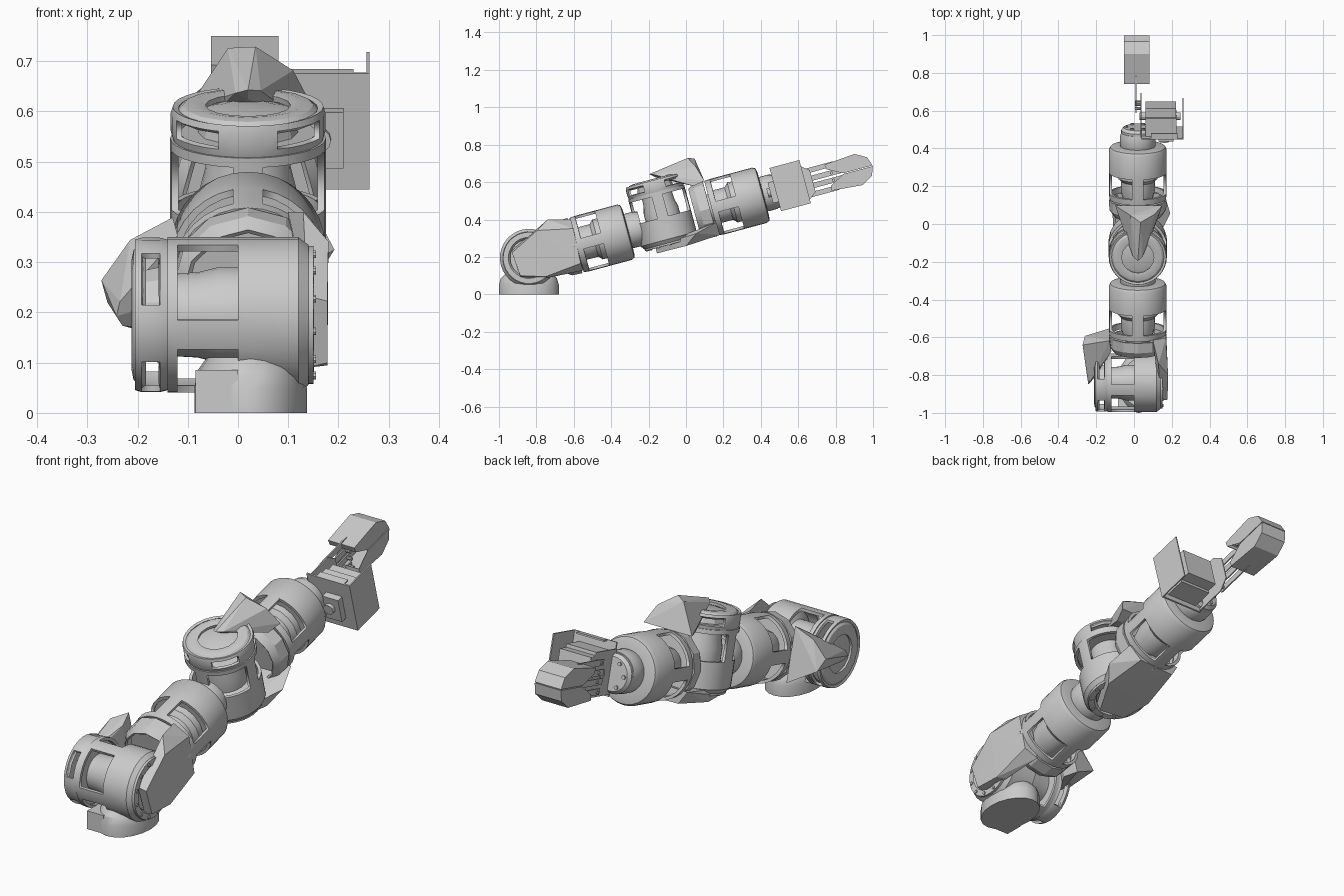
import bpy, bmesh
from math import pi, sin, cos, radians
from mathutils import Matrix, Vector

if "Cube" in bpy.data.objects:
    bpy.data.objects.remove(bpy.data.objects["Cube"])

TILT = Matrix.Rotation(radians(15), 4, 'X')
ARM = Matrix.Translation((0.02, -0.84, 0.195)) @ TILT    # arm frame: y runs along the arm
GRIP = Matrix.Translation((0, -0.84, 0.195)) @ TILT
MOUNT = GRIP @ Matrix.Translation((0, -.028, .004))
TO_X = Matrix.Rotation(pi / 2, 4, 'Y')                   # lathe axis z -> x
TO_Y = Matrix.Rotation(-pi / 2, 4, 'X')                  # lathe axis z -> y


def finish(name, bm, M, smooth=False, wall=0):
    if smooth:
        for f in bm.faces:
            f.smooth = True
        for e in bm.edges:
            if e.is_boundary or e.calc_face_angle(0) > 0.5:
                e.smooth = False
    me = bpy.data.meshes.new(name)
    bm.to_mesh(me)
    bm.free()
    ob = bpy.data.objects.new(name, me)
    ob.matrix_world = M
    bpy.context.collection.objects.link(ob)
    if wall:
        mod = ob.modifiers.new("wall", 'SOLIDIFY')
        mod.thickness = wall
        mod.offset = -1
    return ob


def lathe(name, prof, M, band=None, posts=4, post_w=2, n=32, wall=0, sx=1, sy=1):
    """Spin (radius, height) pairs about z; one band may be opened into windows."""
    bm = bmesh.new()
    rings = [[bm.verts.new((r * cos(2 * pi * i / n) * sx, r * sin(2 * pi * i / n) * sy, z))
              for i in range(n)] for r, z in prof]
    step = n // posts
    for k in range(len(rings) - 1):
        for i in range(n):
            if k == band and (i + post_w // 2) % step >= post_w:
                continue
            j = (i + 1) % n
            bm.faces.new((rings[k][i], rings[k][j], rings[k + 1][j], rings[k + 1][i]))
    if not wall:
        bm.faces.new(rings[0][::-1])
        bm.faces.new(rings[-1])
    bm.normal_update()
    return finish(name, bm, M, True, wall)


def box(name, lo, hi, M):
    bm = bmesh.new()
    bmesh.ops.create_cube(bm, size=1)
    for v in bm.verts:
        v.co = Vector([(a + b) / 2 + c * (b - a) for a, b, c in zip(lo, hi, v.co)])
    return finish(name, bm, M)


def prism(name, pts, x0, x1, M, open_last=False, wall=0):
    """Extrude a (y, z) outline from x0 to x1."""
    bm = bmesh.new()
    a = [bm.verts.new((x0, y, z)) for y, z in pts]
    b = [bm.verts.new((x1, y, z)) for y, z in pts]
    bm.faces.new(a[::-1])
    bm.faces.new(b)
    for i in range(len(pts) - (1 if open_last else 0)):
        j = (i + 1) % len(pts)
        bm.faces.new((a[i], a[j], b[j], b[i]))
    bmesh.ops.recalc_face_normals(bm, faces=bm.faces)
    return finish(name, bm, M, wall=wall)


def hull(name, pts, M):
    bm = bmesh.new()
    bmesh.ops.convex_hull(bm, input=[bm.verts.new(p) for p in pts])
    bmesh.ops.delete(bm, geom=[v for v in bm.verts if not v.link_faces], context='VERTS')
    return finish(name, bm, M)


def arm_module(tag, M):
    # joint barrel with four windows, its motor core and its end cap
    X = M @ TO_X
    lathe(tag + "_barrel", [(.155, -.16), (.155, -.14), (.155, -.02), (.155, .10), (.14, .12)],
          X, band=1, wall=.014)
    lathe(tag + "_motor_core", [(.08, -.19), (.085, -.1), (.095, -.06), (.095, .0), (.13, .02), (.13, .105)], X)
    lathe(tag + "_cap_frame", [(.15, -.225), (.154, -.212), (.154, -.175), (.15, -.16)], X,
          band=1, posts=4, post_w=4, wall=.012)
    lathe(tag + "_cap_rim", [(.085, -.228), (.11, -.232), (.13, -.228), (.148, -.212)], X, n=16, wall=.012)
    lathe(tag + "_cap_hub", [(.06, -.222), (.09, -.215), (.1, -.17)], X, n=12)
    lathe(tag + "_cap_plate", [(.135, -.172), (.14, -.155)], X)
    lathe(tag + "_end_ring", [(.1, .118), (.11, .131), (.138, .130), (.138, .116)][::-1], X, wall=.004)
    for i in range(12):
        t = 2 * pi * i / 12
        lathe(tag + "_bolt", [(.008, .125), (.008, .135)],
              M @ Matrix.Translation((0, .125 * cos(t), .125 * sin(t))) @ TO_X, n=8)
    # faceted shell: broad flank, pointed arm on the cap side, collar joining them
    hull(tag + "_flank_shell", [(.158, -.08, .05), (.158, -.07, -.08), (.16, .08, .13), (.158, .06, -.12),
                                (.15, .27, .09), (.15, .26, -.1), (.11, .15, .172), (.08, .27, .14),
                                (.09, .265, -.14), (.118, -.08, .06), (.118, -.07, -.09), (.12, .08, -.13)], M)
    hull(tag + "_pointed_shell", [(-.262, -.01, .0), (-.255, .01, .025), (-.25, .01, -.025),
                                  (-.292, .21, .015), (-.28, .245, -.04), (-.235, .24, .09),
                                  (-.15, .265, .13), (-.14, .2, .11), (-.15, .265, -.12),
                                  (-.15, .18, -.08), (-.235, .02, 0)], M)
    Y = M @ TO_Y
    lathe(tag + "_collar", [(.13, .17), (.15, .2), (.153, .255)], Y, n=12, wall=.01)
    lathe(tag + "_bulkhead", [(.13, .215), (.138, .235)], Y, n=16)
    # windowed tube, inner motor and neck
    lathe(tag + "_tube", [(.15, .264), (.153, .295), (.153, .405), (.153, .53), (.145, .545), (.125, .55),
                          (.08, .552)], Y, band=1, wall=.014)
    lathe(tag + "_tube_motor", [(.07, .23), (.09, .3), (.09, .36), (.11, .38), (.11, .44)], Y, n=16)
    lathe(tag + "_tube_floor", [(.142, .41), (.142, .425)], Y)
    lathe(tag + "_neck", [(.09, .54), (.095, .56), (.095, .6), (.088, .625)], Y)


# base foot under the shoulder
FOOT = Matrix.Translation((.025, -.84, 0))
lathe("base_foot", [(.16, 0), (.16, .05), (.15, .085), (.125, .11)], FOOT, n=20, sx=.7)
box("base_tab", (-.085, -.99, 0), (.0, -.90, .085), Matrix())

# two identical modules; the second is turned a quarter about the arm
arm_module("shoulder", ARM)
arm_module("elbow", ARM @ Matrix.Translation((0, .748, .004)) @ Matrix.Rotation(pi / 2, 4, 'Y'))

# wrist flange
lathe("wrist_flange", [(.088, 1.35), (.088, 1.385), (.075, 1.4)], ARM @ TO_Y, n=24)
for i in range(6):
    t = 2 * pi * i / 6
    lathe("wrist_bolt", [(.009, 1.395), (.009, 1.408)],
          ARM @ Matrix.Translation((.06 * cos(t), 0, .06 * sin(t))) @ TO_Y, n=8)

# gripper mount: folded bracket plates, servo box and housing
box("mount_back_plate", (.04, 1.395, -.112), (.262, 1.402, .127), MOUNT)
box("mount_side_plate", (.256, 1.395, -.112), (.262, 1.56, .127), MOUNT)
box("mount_top_plate", (.09, 1.40, .12), (.23, 1.43, .127), MOUNT)
box("servo_front", (.13, 1.365, -.06), (.21, 1.40, .055), MOUNT)
lathe("servo_boss", [(.025, 1.35), (.025, 1.37)], MOUNT @ Matrix.Translation((.16, 0, 0)) @ TO_Y, n=12)
box("servo_housing", (.062, 1.40, -.085), (.225, 1.50, .085), MOUNT)
box("servo_body", (.062, 1.50, -.07), (.222, 1.55, .07), MOUNT)
lathe("servo_shaft", [(.02, .03), (.02, .245)], MOUNT @ Matrix.Translation((0, 1.49, 0)) @ TO_X, n=12)
prism("pivot_plate", [(1.40, -.1), (1.55, -.1), (1.60, -.06), (1.60, .06), (1.55, .1), (1.40, .1)],
      .034, .039, MOUNT)

# two mirrored jaws with their thin linkages and pins
for s, side in ((1, "upper"), (-1, "lower")):
    prism(side + "_jaw", [(1.66, s * .045), (1.655, s * .072), (1.825, s * .086), (1.885, s * .052),
                          (1.903, s * .002), (1.74, s * .002)], -.054, .081, GRIP, open_last=True, wall=.004)
    prism(side + "_outer_link", [(1.50, s * .05), (1.50, s * .078), (1.70, s * .078), (1.70, s * .052)],
          .008, .014, GRIP)
    prism(side + "_inner_link", [(1.49, s * .006), (1.49, s * .034), (1.74, s * .034), (1.74, s * .006)],
          .008, .014, GRIP)
    for u, v in ((1.52, .065), (1.53, .02), (1.68, .065), (1.68, .02)):
        lathe(side + "_pin", [(.008, .004), (.008, .036)],
              GRIP @ Matrix.Translation((0, u, s * v)) @ TO_X, n=10)
